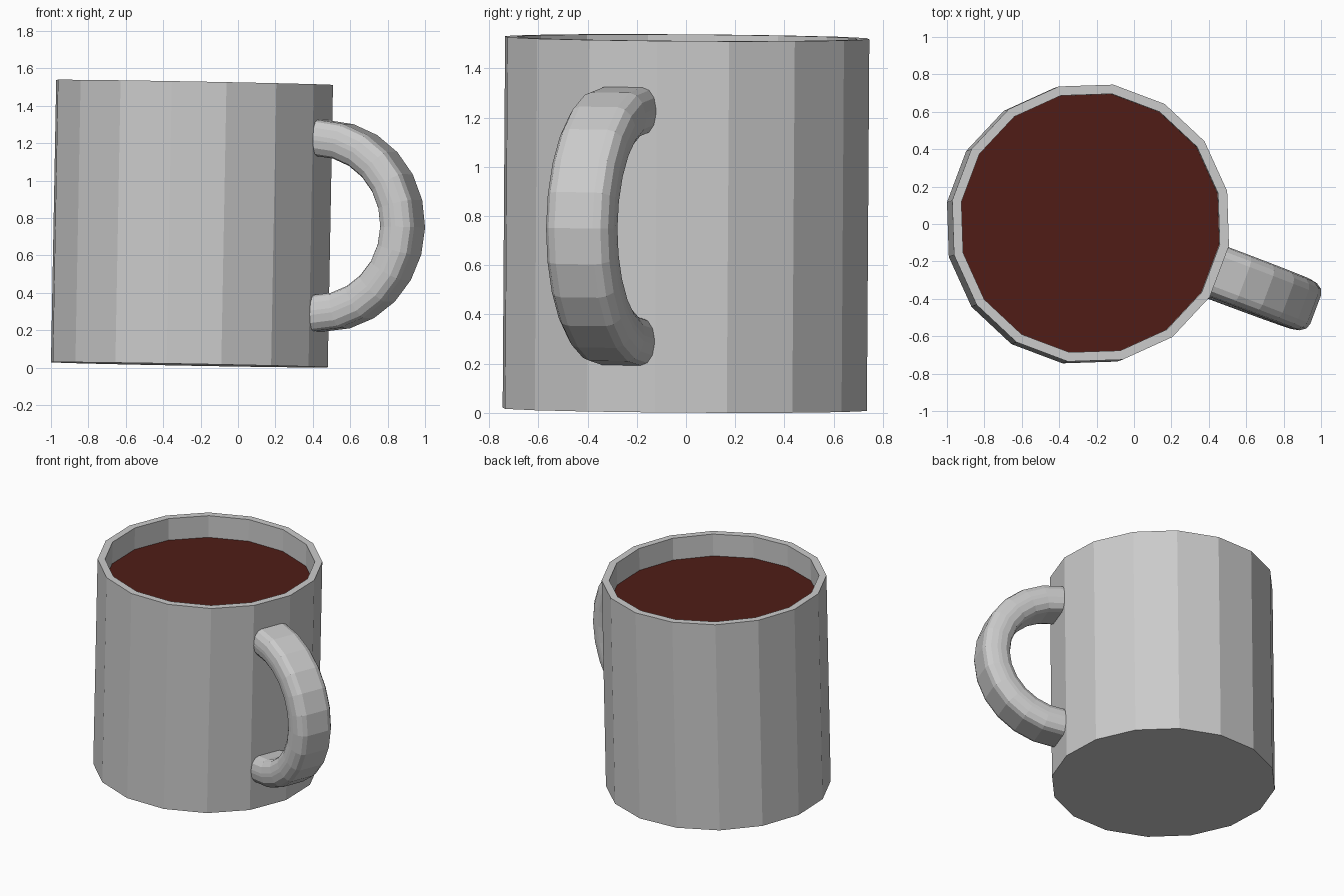
import bpy, bmesh
from math import cos, sin, pi, radians
from mathutils import Matrix, Vector

if "Cube" in bpy.data.objects:
    bpy.data.objects.remove(bpy.data.objects["Cube"])

SIDES, R_OUT, R_IN, H = 16, 0.75, 0.70, 1.51
LIQUID_Z = 1.35

# Slightly leaning placement shared by all parts; local +x points along the handle
lean = Vector((0, 0, 1)).rotation_difference(Vector((0.0185, 0.0066, 1))).to_matrix().to_4x4()
PLACE = Matrix.Translation((-0.26, -0.005, 0.0147)) @ lean @ Matrix.Rotation(radians(-20.6), 4, 'Z')


def ring(r, z):
    return [Vector((r * cos((i + 0.5) * 2 * pi / SIDES), r * sin((i + 0.5) * 2 * pi / SIDES), z))
            for i in range(SIDES)]


def loft(name, rings, cap_start=True, cap_end=True):
    bm = bmesh.new()
    loops = [[bm.verts.new(PLACE @ p) for p in r] for r in rings]
    n = len(loops[0])
    for a, b in zip(loops, loops[1:]):
        for i in range(n):
            j = (i + 1) % n
            bm.faces.new((a[i], a[j], b[j], b[i]))
    if cap_start:
        bm.faces.new(loops[0][::-1])
    if cap_end:
        bm.faces.new(loops[-1])
    if len(rings) > 1:
        bmesh.ops.recalc_face_normals(bm, faces=bm.faces)
    mesh = bpy.data.meshes.new(name)
    bm.to_mesh(mesh)
    bm.free()
    obj = bpy.data.objects.new(name, mesh)
    bpy.context.collection.objects.link(obj)
    return obj


# Mug body: outer wall, rim, inner wall and floor
loft("mug_body", [ring(R_OUT, 0), ring(R_OUT, H), ring(R_IN, H), ring(R_IN, 0.06)])

# Drink surface
drink = loft("drink", [ring(R_IN, LIQUID_Z)], cap_start=False)
mat = bpy.data.materials.new("dark_brown")
mat.diffuse_color = (0.08, 0.012, 0.008, 1)
mat.use_nodes = True
mat.node_tree.nodes["Principled BSDF"].inputs["Base Color"].default_value = mat.diffuse_color
drink.data.materials.append(mat)

# Handle cross-section: rounded rectangle (radial offset, sideways offset)
HALF_T, HALF_W, CT, CW, SEG = 0.097, 0.1425, 0.085, 0.06, 3
section = []
for q, (st, sw) in enumerate(((1, 1), (-1, 1), (-1, -1), (1, -1))):
    for k in range(SEG + 1):
        a = (q + k / SEG) * pi / 2
        section.append((st * (HALF_T - CT) + CT * cos(a), sw * (HALF_W - CW) + CW * sin(a)))

# Handle: half circle swept out from the flat wall facet, roots sunk into the wall
WALL, MID, ARC_R, STEPS = R_OUT * cos(pi / SIDES), H / 2, 0.468, 12


def handle_ring(a, sink=0.0):
    return [Vector((WALL - sink + (ARC_R + t) * cos(a), w, MID + (ARC_R + t) * sin(a)))
            for t, w in section]


arc = [handle_ring(-pi / 2 + pi * i / STEPS) for i in range(STEPS + 1)]
loft("handle", [handle_ring(-pi / 2, 0.03)] + arc + [handle_ring(pi / 2, 0.03)])
